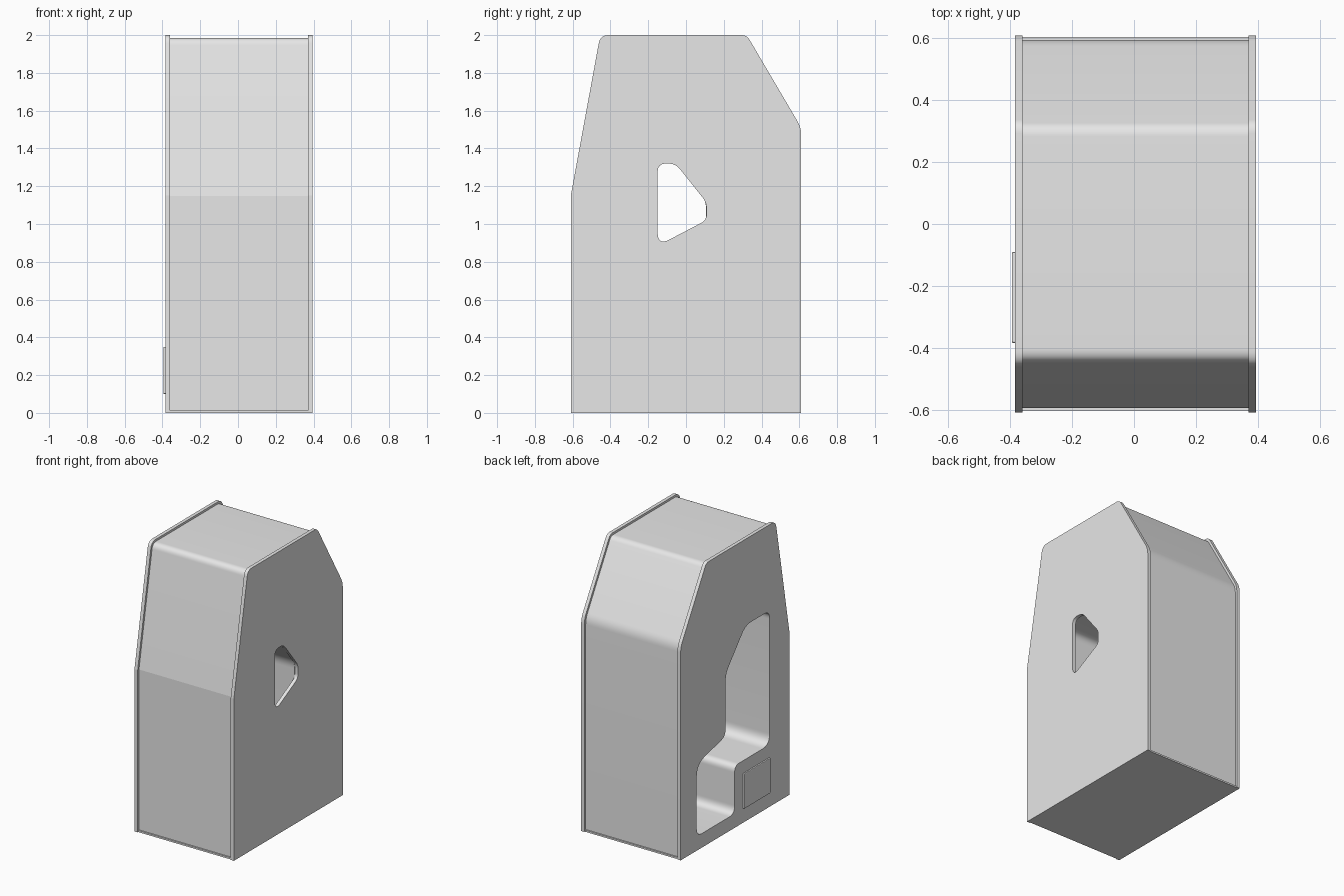
import bpy, bmesh, math
from mathutils import Matrix, Vector

if "Cube" in bpy.data.objects:
    bpy.data.objects.remove(bpy.data.objects["Cube"])

grey = bpy.data.materials.new("light_grey")
grey.diffuse_color = (0.8, 0.8, 0.8, 1)
grey.use_nodes = True
grey.node_tree.nodes["Principled BSDF"].inputs["Base Color"].default_value = grey.diffuse_color

# Maps profile x, y, depth to world y, z, x
TO_SIDE = Matrix(((0, 0, 1, 0), (1, 0, 0, 0), (0, 1, 0, 0), (0, 0, 0, 1)))


def rounded(corners):
    """Corners are (y, z, rounding length); returns the rounded loop."""
    pts = []
    n = len(corners)
    for i, (y, z, t) in enumerate(corners):
        p = Vector((y, z))
        if t == 0:
            pts.append(p)
            continue
        a = (Vector(corners[i - 1][:2]) - p).normalized()
        b = (Vector(corners[(i + 1) % n][:2]) - p).normalized()
        turn = math.pi - a.angle(b)
        steps = max(2, math.ceil(turn / math.radians(7)))
        for k in range(steps + 1):
            u = k / steps
            pts.append(p + a * t * (1 - u) ** 2 + b * t * u ** 2)
    return pts


def finish(bm, name):
    mesh = bpy.data.meshes.new(name)
    bmesh.ops.recalc_face_normals(bm, faces=bm.faces)
    bm.to_mesh(mesh)
    bm.free()
    mesh.materials.append(grey)
    obj = bpy.data.objects.new(name, mesh)
    bpy.context.collection.objects.link(obj)
    bpy.ops.object.select_all(action='DESELECT')
    obj.select_set(True)
    bpy.context.view_layer.objects.active = obj
    bpy.ops.object.shade_smooth_by_angle(angle=math.radians(10.3))
    return obj


def slab(name, loops, x0, x1):
    """Extrude an outline with holes from x0 to x1."""
    cu = bpy.data.curves.new(name + "_profile", 'CURVE')
    cu.dimensions = '2D'
    cu.fill_mode = 'BOTH'
    cu.extrude = (x1 - x0) / 2
    for loop in loops:
        pts = rounded(loop)
        sp = cu.splines.new('POLY')
        sp.points.add(len(pts) - 1)
        for q, p in zip(sp.points, pts):
            q.co = (p.x, p.y, 0, 1)
        sp.use_cyclic_u = True
    tmp = bpy.data.objects.new(name + "_profile", cu)
    bpy.context.collection.objects.link(tmp)
    dg = bpy.context.evaluated_depsgraph_get()
    mesh = bpy.data.meshes.new_from_object(tmp.evaluated_get(dg))
    bm = bmesh.new()
    bm.from_mesh(mesh)
    bpy.data.objects.remove(tmp)
    bpy.data.meshes.remove(mesh)
    bmesh.ops.remove_doubles(bm, verts=bm.verts, dist=1e-5)
    bm.transform(Matrix.Translation(((x0 + x1) / 2, 0, 0)) @ TO_SIDE)
    return finish(bm, name)


def box(name, lo, hi, bevel=0):
    bm = bmesh.new()
    bmesh.ops.create_cube(bm, size=1)
    for v in bm.verts:
        v.co = [(l + h) / 2 + c * (h - l) for l, h, c in zip(lo, hi, v.co)]
    if bevel:
        bmesh.ops.bevel(bm, geom=bm.edges[:], offset=bevel, segments=2,
                        affect='EDGES', profile=0.5)
    return finish(bm, name)


# Outlines, counter-clockwise in side view
plate = [(-0.61, 0, 0), (0.61, 0, 0), (0.61, 1.51, 0.04), (0.322, 2, 0.03),
         (-0.454, 2, 0.045), (-0.61, 1.15, 0)]
shell = [(-0.595, 0.012, 0), (0.595, 0.012, 0), (0.595, 1.504, 0.04),
         (0.312, 1.985, 0.03), (-0.442, 1.985, 0.04), (-0.595, 1.149, 0)]

# Openings, clockwise
window = [(-0.15, 0.885, 0.07), (-0.15, 1.32, 0.045), (-0.055, 1.32, 0.04),
          (0.108, 1.115, 0.03), (0.108, 1.02, 0.03)]
opening = [(0.43, 0.10, 0.06), (0.005, 0.10, 0.06), (0.005, 0.44, 0.05),
           (-0.387, 0.44, 0.08), (-0.387, 1.39, 0.06), (-0.118, 1.39, 0.06),
           (0.106, 1.13, 0.05), (0.106, 0.69, 0.05), (0.43, 0.61, 0.09)]

# Side plates, body with the recess running through it, and the floor
slab("left_plate", [plate, opening], -0.385, -0.36)
slab("right_plate", [plate, window], 0.37, 0.395)
slab("body", [shell, opening], -0.36, 0.37)
box("base", (-0.36, -0.605, 0), (0.37, 0.605, 0.012))

# Small raised cover on the left plate
box("access_cover", (-0.395, -0.385, 0.10), (-0.375, -0.09, 0.35), 0.005)
